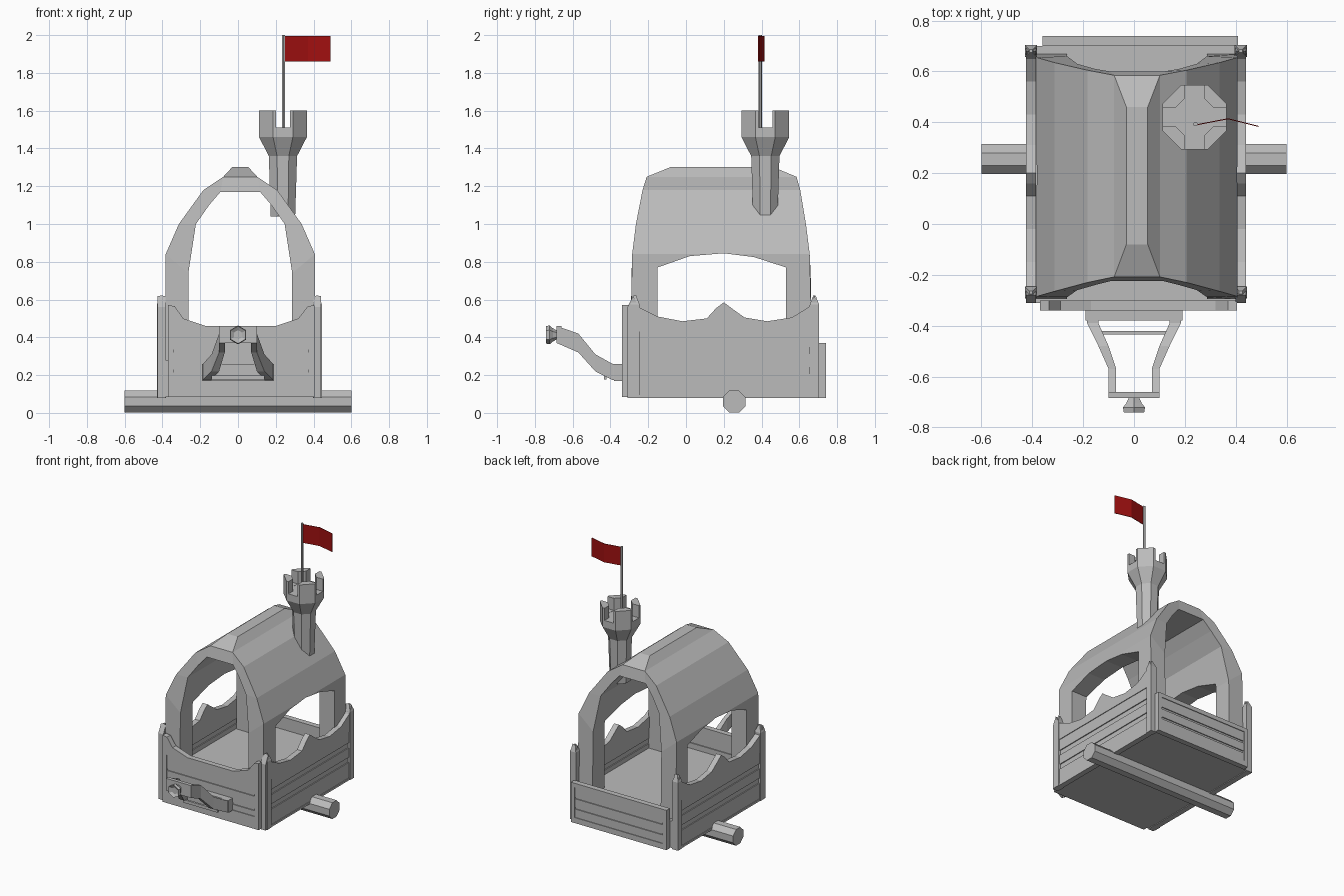
import bpy, bmesh, math
from mathutils import Matrix, Vector

old = bpy.data.objects.get("Cube")
if old:
    bpy.data.objects.remove(old, do_unlink=True)


def material(name, rgb):
    m = bpy.data.materials.new(name)
    m.use_nodes = True
    m.diffuse_color = (*rgb, 1)
    m.node_tree.nodes["Principled BSDF"].inputs["Base Color"].default_value = (*rgb, 1)
    return m


GREY = material("stone grey", (0.5, 0.5, 0.5))
RED = material("flag red", (0.35, 0.005, 0.005))
CX = 0.012  # centre line of the cart body


def finish(name, bm, mat=GREY):
    bmesh.ops.recalc_face_normals(bm, faces=bm.faces)
    mesh = bpy.data.meshes.new(name)
    bm.to_mesh(mesh)
    bm.free()
    mesh.materials.append(mat)
    ob = bpy.data.objects.new(name, mesh)
    bpy.context.scene.collection.objects.link(ob)
    return ob


def loft(name, rings, mat=GREY):
    """Closed solid through a list of matching rings of points."""
    bm = bmesh.new()
    vs = [[bm.verts.new(p) for p in r] for r in rings]
    n = len(vs[0])
    for a, b in zip(vs, vs[1:]):
        for i in range(n):
            j = (i + 1) % n
            bm.faces.new((a[i], a[j], b[j], b[i]))
    bm.faces.new(vs[0])
    bm.faces.new(vs[-1])
    return finish(name, bm, mat)


def prism(name, pts, axis, lo, hi, mat=GREY):
    """Extrude a flat outline along x, y or z."""
    put = {"x": lambda p, t: (t, p[0], p[1]),
           "y": lambda p, t: (p[0], t, p[1]),
           "z": lambda p, t: (p[0], p[1], t)}[axis]
    return loft(name, [[put(p, t) for p in pts] for t in (lo, hi)], mat)


def rect(a, b, lo, hi):
    return [(a, lo), (b, lo), (b, hi), (a, hi)]


def circle(cx, cy, r, n):
    step = 2 * math.pi / n
    return [(cx + r * math.cos((i + .5) * step), cy + r * math.sin((i + .5) * step))
            for i in range(n)]


def cut(ob, cutter):
    cutter.hide_render = True
    mod = ob.modifiers.new("cut", "BOOLEAN")
    mod.operation, mod.solver, mod.object = "DIFFERENCE", "EXACT", cutter
    bpy.context.view_layer.update()
    done = ob.evaluated_get(bpy.context.evaluated_depsgraph_get())
    mesh = bpy.data.meshes.new_from_object(done)
    ob.modifiers.clear()
    ob.data = mesh
    bpy.data.objects.remove(cutter, do_unlink=True)


def plank_panel(name, outline, axis, lo, hi, span, base, top, slats):
    """Framed board with a window filled by slightly recessed slats."""
    frame = prism(name + "_frame", outline, axis, lo, hi)
    cut(frame, prism("cutter", rect(*span, base, top), axis, lo - .1, hi + .1))
    prism(name + "_core", rect(*span, base, top), axis, lo + .012, hi - .012)
    for i, (a, b) in enumerate(slats):
        prism(f"{name}_slat_{i}", rect(*span, a, b), axis, lo + .005, hi - .005)


# Cart floor
prism("floor", rect(-.4 + CX, .4 + CX, -.31, .70), "z", .085, .28)

# Side boards with wavy tops and pointed corners
wave = [(-.31, .08), (-.31, .56), (-.28, .62), (-.25, .56), (-.15, .51), (-.02, .485),
        (.11, .50), (.16, .555), (.20, .585), (.24, .555), (.31, .505), (.43, .485),
        (.56, .505), (.65, .56), (.68, .62), (.70, .57), (.70, .08)]
for name, lo, hi in (("right_side", -.425, -.385), ("left_side", .40, .44)):
    plank_panel(name, wave, "x", lo, hi, (-.255, .655), .095, .43,
                [(.095, .207), (.244, .313), (.35, .43)])
    # Pointed corner posts
    for y in (-.27, .68):
        mid = (lo + hi) / 2
        post = [[(mid + sx * w, y + sy * w, z) for sx, sy in
                 ((-1, -1), (1, -1), (1, 1), (-1, 1))]
                for w, z in ((.024, .08), (.024, .575), (.006, .622))]
        loft(name + "_post", post)

# Front board with dipped top, and low tailboard
dip = [(-.37, .085), (-.37, .57), (-.335, .565), (-.29, .50), (-.17, .46), (.20, .46),
       (.32, .50), (.37, .565), (.405, .57), (.405, .085)]
plank_panel("front_board", dip, "y", -.34, -.30, (-.34, .37), .175, .435,
            [(.175, .215), (.23, .32), (.335, .435)])
plank_panel("tailboard", rect(-.36, .41, .08, .37), "y", .70, .74, (-.33, .38), .12, .34,
            [(.12, .18), (.195, .255), (.27, .34)])

# Arched roof shell: half profiles as (x, z, front y, back y)
outer = [(.395, .28, -.295, .668), (.395, .84, -.285, .655), (.325, 1.0, -.265, .635),
         (.195, 1.18, -.23, .605), (.09, 1.25, -.208, .585)]
inner = [(.275, .28, -.295, .668), (.275, .74, -.288, .66), (.235, 1.0, -.26, .63),
         (.165, 1.10, -.24, .61), (.105, 1.17, -.225, .60)]


def both(half):
    return half + [(-p[0],) + p[1:] for p in reversed(half)]


bm = bmesh.new()


def rows(prof):
    return [[bm.verts.new((x + CX, y, z)) for y in (a, b)] for x, z, a, b in both(prof)]


out, inn = rows(outer), rows(inner)
ridge = rows([(.042, 1.302, -.08, .46)])
top = out[:5] + ridge + out[5:]
for line in (top, inn):
    for p, q in zip(line, line[1:]):
        bm.faces.new((p[0], q[0], q[1], p[1]))
for e in (0, 1):
    for i in range(9):
        bm.faces.new((out[i][e], out[i + 1][e], inn[i + 1][e], inn[i][e]))
    bm.faces.new((out[4][e], ridge[0][e], ridge[1][e], out[5][e]))
for i in (0, 9):
    bm.faces.new((out[i][0], out[i][1], inn[i][1], inn[i][0]))
roof = finish("arched_roof", bm)
cut(roof, prism("window_cutter", [(-.15, .2), (-.15, .77), (.02, .83), (.2, .845),
                                  (.36, .825), (.53, .77), (.53, .2)], "x", -1, 1))

# Turret with flared, notched crown
TX, TY = .238, .42
turret = loft("turret", [[(x, y, z) for x, y in circle(TX, TY, r, 8)] for r, z in
                         ((.07, 1.04), (.081, 1.36), (.137, 1.46), (.137, 1.60))])
cut(turret, prism("well_cutter", circle(TX, TY, .085, 8), "z", 1.51, 1.7))
cut(turret, prism("notch_cutter_a", rect(TX - .2, TX + .2, TY - .037, TY + .037), "z", 1.511, 1.7))
cut(turret, prism("notch_cutter_b", rect(TX - .037, TX + .037, TY - .2, TY + .2), "z", 1.511, 1.7))

# Flag
prism("flagpole", circle(.242, .393, .009, 6), "z", 1.48, 2.0)
fold = [(.25, .393), (.37, .416), (.49, .386)]
prism("flag", fold + [(x, y - .004) for x, y in reversed(fold)], "z", 1.86, 1.995, RED)

# Axle
prism("axle", circle(.255, .06, .064, 8), "x", -.6, .6)

# Towing hitch: two bent arms joined by bars, stations as (y, outer x, inner x, top, bottom)
stations = [(-.33, .19, .14, .26, .17), (-.39, .185, .14, .26, .175), (-.48, .14, .10, .31, .22),
            (-.57, .10, .07, .42, .32), (-.685, .10, .07, .46, .37)]
for name, s in (("left_arm", 1), ("right_arm", -1)):
    loft(name, [[(s * a, y, b), (s * a, y, t), (s * c, y, t), (s * c, y, b)]
                for y, a, c, t, b in stations])
prism("hitch_base", rect(-.19, .19, .17, .26), "y", -.38, -.33)
prism("hitch_rod", rect(-.14, .14, .178, .20), "y", -.435, -.42)
prism("hitch_end", rect(-.10, .10, .37, .46), "y", -.685, -.66)
loft("hitch_knob", [[(x, y, z) for x, z in circle(0, .413, r, 6)] for y, r in
                    ((-.68, .022), (-.705, .035), (-.722, .05), (-.742, .046), (-.73, .025))])
